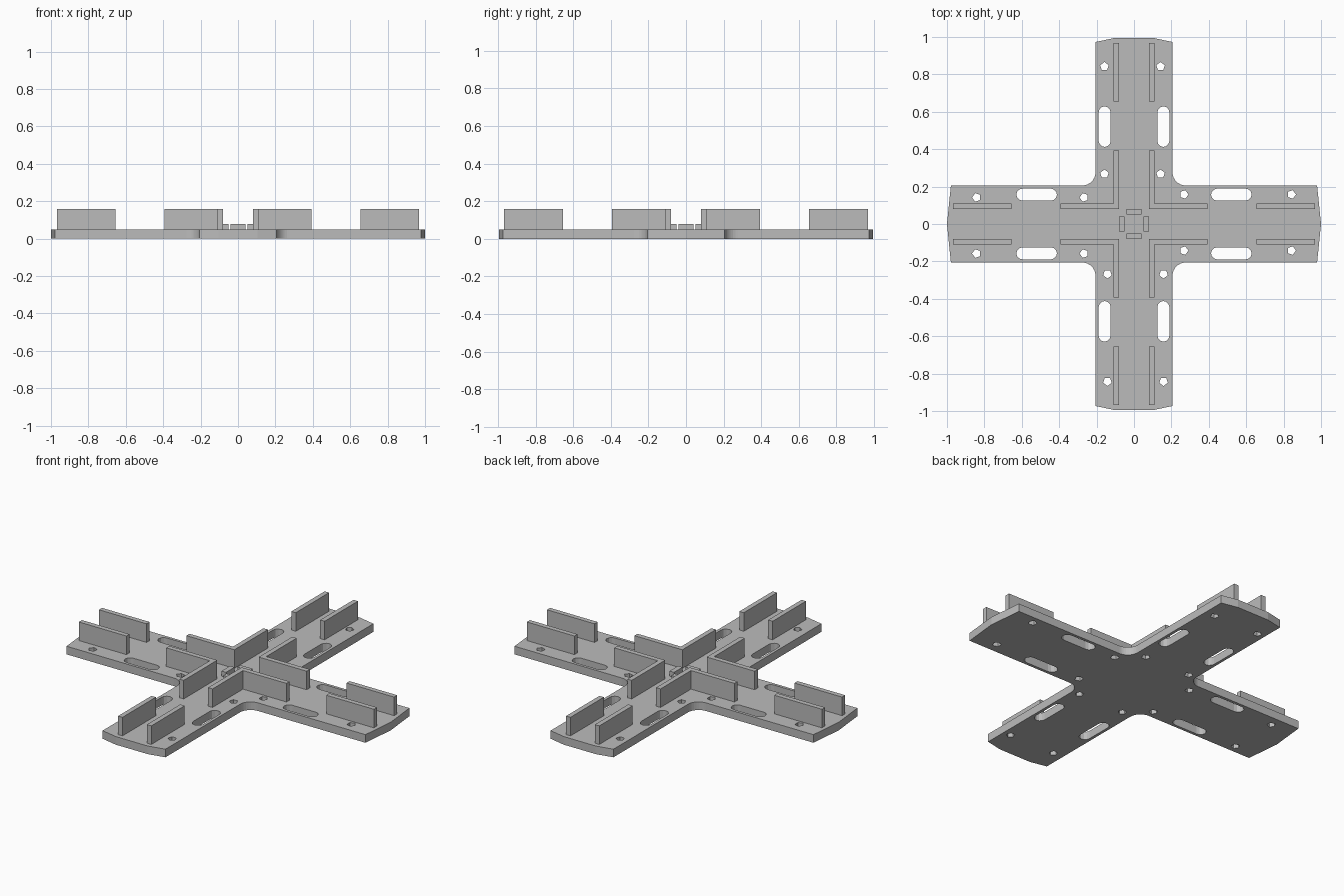
import bpy, bmesh
from math import cos, sin, pi, radians
from mathutils import Vector, Matrix

cube = bpy.data.objects.get("Cube")
if cube:
    bpy.data.objects.remove(cube, do_unlink=True)

grey = bpy.data.materials.new("plain grey")
grey.use_nodes = True
COLOUR = (0.5, 0.5, 0.5, 1)
grey.diffuse_color = COLOUR
grey.node_tree.nodes["Principled BSDF"].inputs["Base Color"].default_value = COLOUR

HALF = 0.206      # half width of an arm
PLATE = 0.048     # plate thickness
WALL_TOP = 0.158
STOP_TOP = 0.078


def turn(points, quarter):
    """Rotate outline points by quarter turns about the centre."""
    m = Matrix.Rotation(quarter * pi / 2, 2)
    return [m @ Vector(p) for p in points]


def arc(cx, cy, r, start, end, steps):
    return [(cx + r * cos(radians(start + (end - start) * i / steps)),
             cy + r * sin(radians(start + (end - start) * i / steps)))
            for i in range(steps + 1)]


def rect(x0, x1, y0, y1):
    return [(x0, y0), (x1, y0), (x1, y1), (x0, y1)]


def slot(x0, x1, y, r):
    return arc(x1 - r, y, r, -90, 90, 6) + arc(x0 + r, y, r, 90, 270, 6)


def prism(name, loops, z0, z1):
    """Extrude a flat outline; any further loops become holes."""
    curve = bpy.data.curves.new(name, 'CURVE')
    curve.dimensions = '2D'
    curve.fill_mode = 'BOTH'
    curve.extrude = (z1 - z0) / 2
    for loop in loops:
        spline = curve.splines.new('POLY')
        spline.points.add(len(loop) - 1)
        for point, (x, y) in zip(spline.points, loop):
            point.co = (x, y, 0, 1)
        spline.use_cyclic_u = True
    source = bpy.data.objects.new(name + "_outline", curve)
    bpy.context.collection.objects.link(source)
    bpy.context.view_layer.update()
    mesh = bpy.data.meshes.new_from_object(
        source.evaluated_get(bpy.context.evaluated_depsgraph_get()))
    bpy.data.objects.remove(source, do_unlink=True)

    # Weld the caps to the sides and set the height
    bm = bmesh.new()
    bm.from_mesh(mesh)
    bmesh.ops.remove_doubles(bm, verts=bm.verts, dist=1e-4)
    bmesh.ops.recalc_face_normals(bm, faces=bm.faces)
    bmesh.ops.translate(bm, verts=bm.verts, vec=(0, 0, (z0 + z1) / 2))
    for face in bm.faces:
        face.smooth = False
    bm.to_mesh(mesh)
    bm.free()
    mesh.name = name
    mesh.materials.clear()
    mesh.materials.append(grey)
    obj = bpy.data.objects.new(name, mesh)
    bpy.context.collection.objects.link(obj)
    return obj


# Cross plate: arm tips follow a thirty-sided disc, inner corners are rounded
outline, holes = [], []
FILLET = 0.07
for q in range(4):
    if q % 2 == 0:
        tip = [(0.979, -HALF), (1, 0), (0.979, HALF)]
    else:
        x, y = cos(radians(6)), sin(radians(6))
        tip = [(0.973, -HALF), (x, -y), (x, y), (0.973, HALF)]
    centre = HALF + FILLET
    outline += turn(tip + arc(centre, centre, FILLET, 270, 180, 8), q)
    # Long slots and small screw holes in each arm
    for side in (-1, 1):
        holes.append(turn(slot(0.412, 0.629, side * 0.157, 0.032), q))
        for x in (0.267, 0.842):
            y = side * 0.15 + 0.008
            holes.append(turn(arc(x, y, 0.024, 0, 288, 4), q))
prism("cross_plate", [outline] + holes, 0, PLATE)

# Upright walls and the small centre stops
IN, OUT, REACH = 0.08, 0.109, 0.394
angle_wall = [(IN, IN), (REACH, IN), (REACH, OUT), (OUT, OUT), (OUT, REACH), (IN, REACH)]
arm_names = ("left", "back", "right", "front")
for q, arm in enumerate(arm_names):
    prism(f"corner_wall_{q + 1}", [turn(angle_wall, q)], PLATE, WALL_TOP)
    prism(f"{arm}_end_wall_a", [turn(rect(0.655, 0.967, IN, OUT), q)], PLATE, WALL_TOP)
    prism(f"{arm}_end_wall_b", [turn(rect(0.655, 0.967, -OUT, -IN), q)], PLATE, WALL_TOP)
    prism(f"{arm}_centre_stop", [turn(rect(0.051, 0.08, -0.04, 0.04), q)], PLATE, STOP_TOP)
